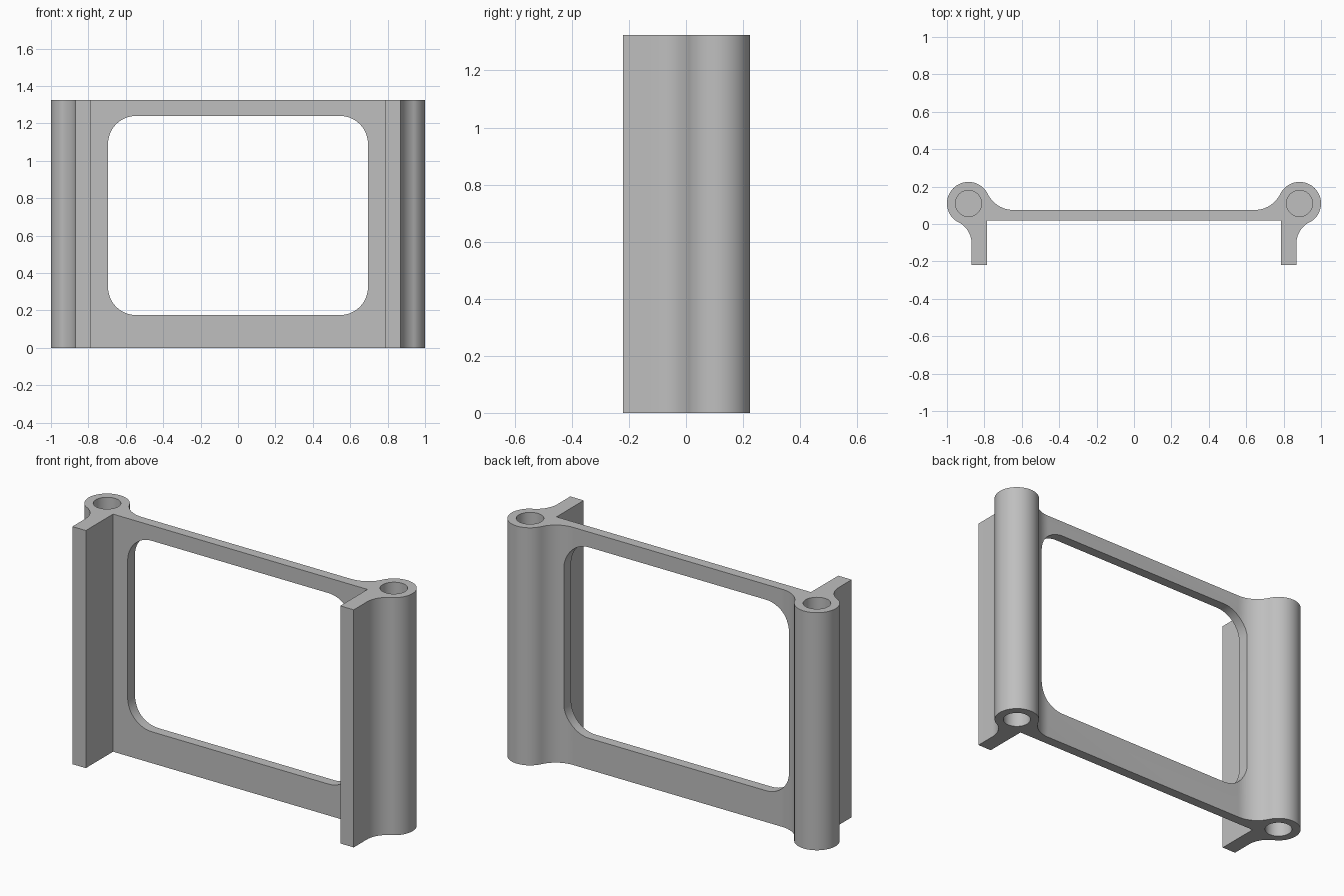
import bpy, bmesh
from math import atan2, cos, sin, pi, tau
from mathutils import Vector

if "Cube" in bpy.data.objects:
    bpy.data.objects.remove(bpy.data.objects["Cube"])

HEIGHT = 1.325
BOSS, BOSS_R, HOLE_R, HOLE_DEPTH = Vector((0.885, 0.11)), 0.115, 0.07, 0.35

grey = bpy.data.materials.new("plain grey")
grey.use_nodes = True
colour = (0.52, 0.52, 0.52, 1)
grey.diffuse_color = colour
grey.node_tree.nodes["Principled BSDF"].inputs["Base Color"].default_value = colour


def arc(centre, radius, start, end, steps):
    """Points on an arc from start to end angle."""
    return [Vector(centre) + radius * Vector((cos(a), sin(a)))
            for a in (start + (end - start) * i / steps for i in range(steps + 1))]


def prism(name, points, base, direction):
    """Extrude a closed outline of 3D points."""
    bm = bmesh.new()
    face = bm.faces.new([bm.verts.new(p) for p in points])
    top = bmesh.ops.extrude_face_region(bm, geom=[face])["geom"]
    bmesh.ops.translate(bm, vec=direction,
                        verts=[v for v in top if isinstance(v, bmesh.types.BMVert)])
    bmesh.ops.translate(bm, vec=base, verts=bm.verts)
    bmesh.ops.recalc_face_normals(bm, faces=bm.faces)
    mesh = bpy.data.meshes.new(name)
    bm.to_mesh(mesh)
    bm.free()
    mesh.materials.append(grey)
    obj = bpy.data.objects.new(name, mesh)
    bpy.context.collection.objects.link(obj)
    return obj


def cut(target, cutter):
    """Subtract the cutter and remove it."""
    mod = target.modifiers.new("cut", "BOOLEAN")
    mod.operation, mod.solver, mod.object = "DIFFERENCE", "EXACT", cutter
    bpy.context.view_layer.objects.active = target
    bpy.ops.object.modifier_apply(modifier=mod.name)
    bpy.data.objects.remove(cutter)


# Half cross-section: arm, outer fillet, round boss, back fillet
outer = Vector((0.998, -0.106))
inner = Vector((0.645, 0.227))
to_outer, to_inner = outer - BOSS, inner - BOSS
a_outer = atan2(to_outer.y, to_outer.x)
a_inner = atan2(to_inner.y, to_inner.x)
half = [Vector((0.785, 0.02)), Vector((0.785, -0.22)), Vector((0.868, -0.22))]
half += arc(outer, 0.13, pi, a_outer + pi, 14)
half += arc(BOSS, BOSS_R, a_outer, a_inner, 40)[1:]
half += arc(inner, 0.152, a_inner - pi, -pi / 2, 14)[1:]
outline = half + [Vector((-p.x, p.y)) for p in reversed(half)]
frame = prism("frame", [(p.x, p.y, 0) for p in outline], (0, 0, 0), (0, 0, HEIGHT))

# Rounded window through the plate
w, low, high, r = 0.695, 0.175, 1.24, 0.15
corners = [(w - r, high - r), (r - w, high - r), (r - w, low + r), (w - r, low + r)]
window = [p for i, c in enumerate(corners) for p in arc(c, r, i * pi / 2, (i + 1) * pi / 2, 12)]
cut(frame, prism("window_cutter", [(p.x, 0, p.y) for p in window], (0, -0.1, 0), (0, 0.3, 0)))

# Blind screw holes at both ends of each boss
for side in (-1, 1):
    for z in (-0.1, HEIGHT - HOLE_DEPTH):
        circle = arc((side * BOSS.x, BOSS.y), HOLE_R, 0, tau, 40)[:-1]
        cut(frame, prism("hole_cutter", [(p.x, p.y, 0) for p in circle],
                         (0, 0, z), (0, 0, HOLE_DEPTH + 0.1)))

bpy.ops.object.select_all(action="DESELECT")
frame.select_set(True)
bpy.context.view_layer.objects.active = frame
bpy.ops.object.shade_smooth_by_angle(angle=pi / 6)
